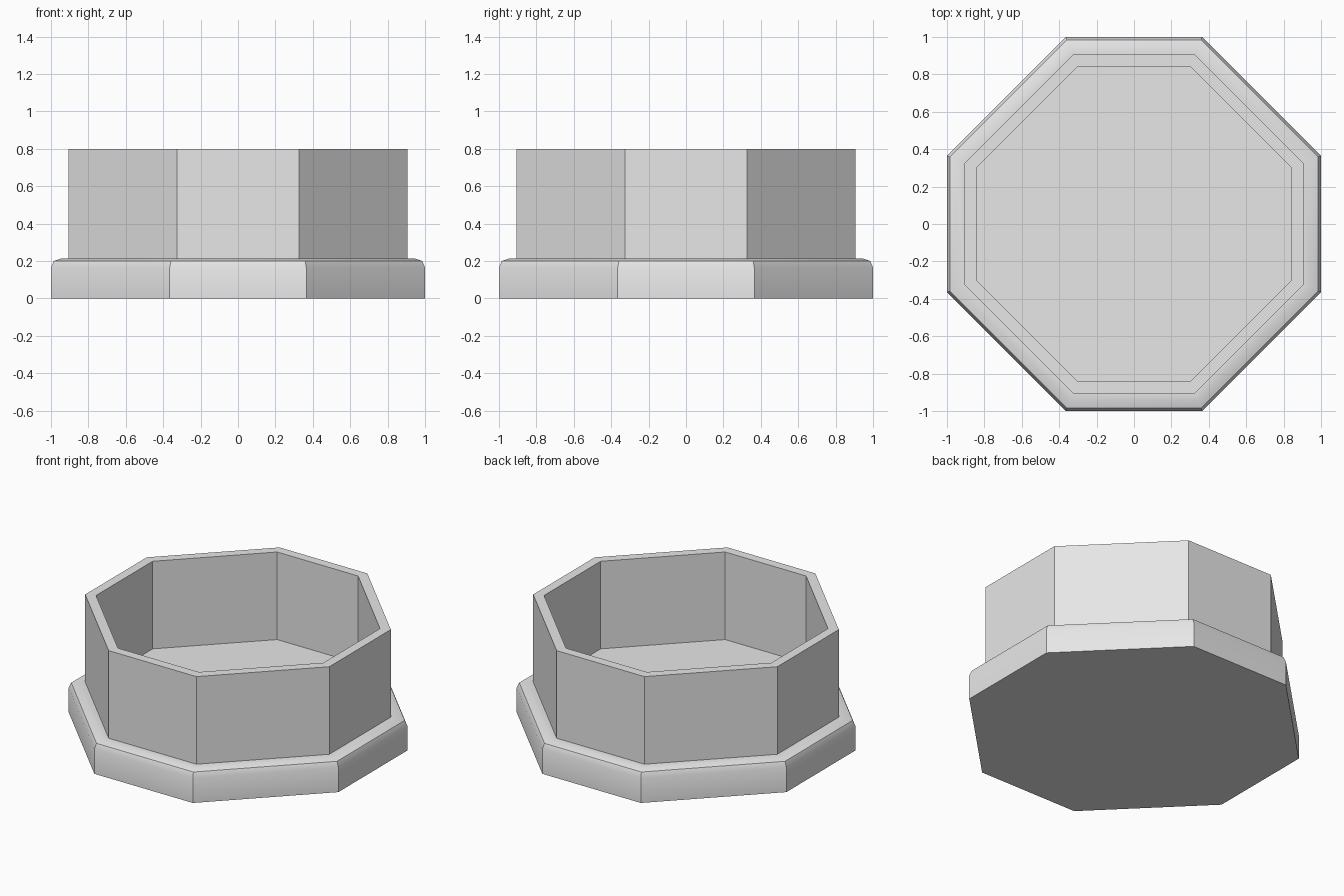
import bpy
import bmesh
import math

cube = bpy.data.objects.get("Cube")
if cube:
    bpy.data.objects.remove(cube, do_unlink=True)

# One plain grey for everything
grey = bpy.data.materials.new("light_grey")
grey.use_nodes = True
colour = (0.8, 0.8, 0.8, 1)
grey.diffuse_color = colour
grey.node_tree.nodes["Principled BSDF"].inputs["Base Color"].default_value = colour

HALF_SIDE = 0.365
SLOPE = math.tan(math.pi / 8)


def octagon(bm, inset, z):
    """Ring of eight vertices, moved inward evenly from the base outline."""
    r, c = 1 - inset, HALF_SIDE - inset * SLOPE
    corners = [(r, -c), (r, c), (c, r), (-c, r)]
    corners += [(-x, -y) for x, y in corners]
    return [bm.verts.new((x, y, z)) for x, y in corners]


def loft(name, profile, cap):
    """Join octagon rings along a profile of (inset, height) pairs."""
    bm = bmesh.new()
    rings = [octagon(bm, inset, z) for inset, z in profile]
    for low, high in zip(rings, rings[1:]):
        for i in range(8):
            j = (i + 1) % 8
            bm.faces.new((low[i], low[j], high[j], high[i]))
    if cap:
        bm.faces.new(rings[0][::-1])
        bm.faces.new(rings[-1])
    mesh = bpy.data.meshes.new(name)
    bm.to_mesh(mesh)
    bm.free()
    mesh.materials.append(grey)
    obj = bpy.data.objects.new(name, mesh)
    bpy.context.collection.objects.link(obj)
    bpy.ops.object.select_all(action='DESELECT')
    obj.select_set(True)
    bpy.context.view_layer.objects.active = obj
    bpy.ops.object.shade_smooth_by_angle(angle=math.radians(30))
    return obj


FLOOR, RIM = 0.213, 0.8
OUTER, INNER = 0.095, 0.157

# Solid base slab with a rounded upper edge; its top is also the inner floor
loft("base", [(0, 0), (0, 0.165), (0.015, 0.2), (0.052, FLOOR),
              (OUTER, FLOOR), (INNER, FLOOR)], cap=True)

# Hollow wall standing on the base
loft("wall", [(OUTER, FLOOR), (OUTER, RIM), (INNER, RIM), (INNER, FLOOR)], cap=False)
